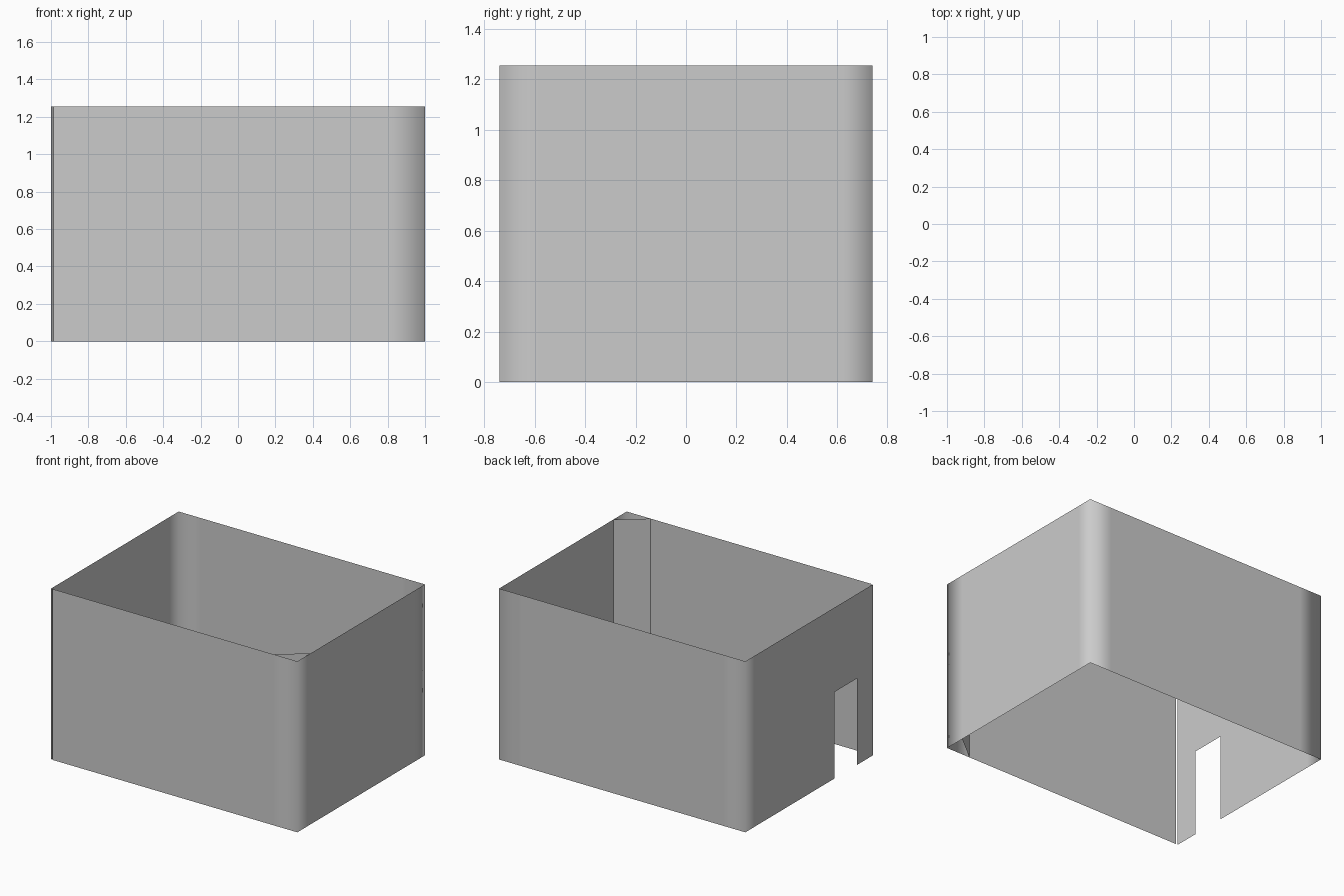
import bpy, bmesh

if "Cube" in bpy.data.objects:
    bpy.data.objects.remove(bpy.data.objects["Cube"])

X, Y, H = 1.0, 0.74, 1.255
DOOR_Y0, DOOR_Y1, DOOR_H = -0.555, -0.297, 0.635


def wall_strip(name, path, rows, opening=None):
    """Raise a floor-plan path into single-sheet walls, skipping one opening."""
    bm = bmesh.new()
    cols = [[bm.verts.new((x, y, z)) for z in rows] for x, y in path]
    for i in range(len(cols) - 1):
        for j in range(len(rows) - 1):
            if (i, j) == opening:
                continue
            a, b = cols[i], cols[i + 1]
            face = bm.faces.new((a[j], b[j], b[j + 1], a[j + 1]))
            face.smooth = True
    mesh = bpy.data.meshes.new(name)
    bm.to_mesh(mesh)
    bm.free()
    obj = bpy.data.objects.new(name, mesh)
    bpy.context.collection.objects.link(obj)
    return obj


# Outer walls, counter-clockwise from the narrow slit at the front left corner.
# Extra columns beside each corner keep the soft shading close to the corner.
plan = [(-0.987, -Y), (0.805, -Y), (X, -Y), (X, -0.585), (X, 0.62), (X, Y),
        (0.82, Y), (-0.82, Y), (-X, Y), (-X, 0.6),
        (-X, DOOR_Y1), (-X, DOOR_Y0), (-X, -Y)]
door_column = plan.index((-X, DOOR_Y1))
wall_strip("room_walls", plan, [0, DOOR_H, H], opening=(door_column, 0))

# Diagonal panel across the front right corner
wall_strip("corner_panel", [(0.805, -Y), (X, -0.585)], [0, H])
